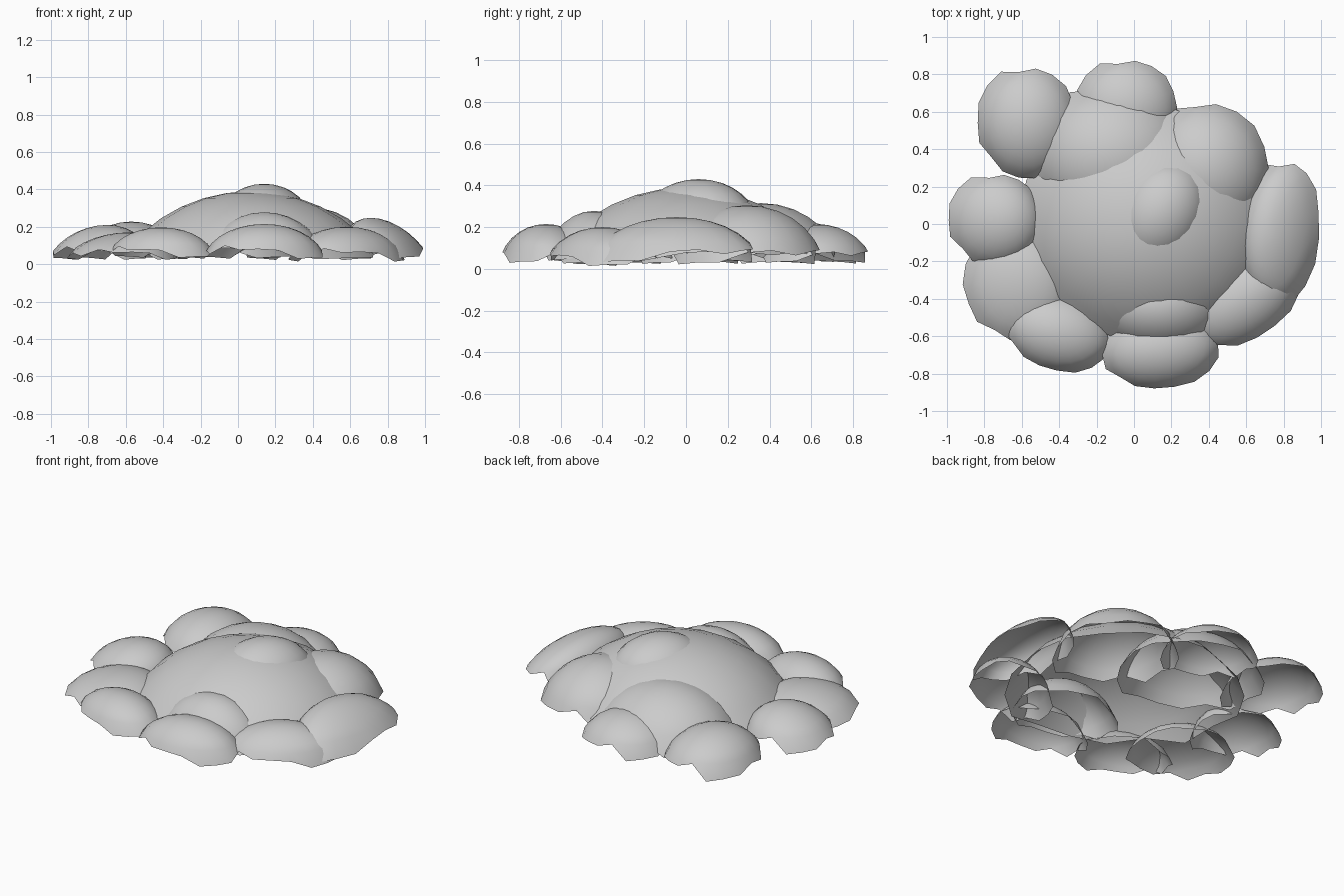
import bpy, bmesh, math, random
from mathutils import Vector, Matrix

cube = bpy.data.objects.get("Cube")
if cube:
    bpy.data.objects.remove(cube, do_unlink=True)

# Single matte grey for the whole cloud
grey = bpy.data.materials.new("smoke_grey")
grey.use_nodes = True
colour = (0.6, 0.6, 0.6, 1)
grey.diffuse_color = colour
grey.node_tree.nodes["Principled BSDF"].inputs["Base Color"].default_value = colour

SEGMENTS, RINGS = 18, 6
random.seed(4)
# Ragged rim shared by every shell: positive hangs lower, negative is torn away
RAGGED = [random.uniform(-0.05, 0.2) for _ in range(SEGMENTS)]
RAGGED[5] = -0.14
RAGGED[11] = -0.1


def shell(name, centre, radii, top, base, turn=0, arc=70, ragged=1.0, lean=0.0):
    """Open smooth dome with a torn rim; lean moves the crown to the middle."""
    bm = bmesh.new()
    arc = math.radians(arc)
    spin = Matrix.Rotation(math.radians(turn), 3, "Z")
    inward = -Vector((*centre, 0)).normalized()

    def point(t, j):
        a = math.tau * j / SEGMENTS
        r = math.sin(t * arc) / math.sin(arc)
        h = (math.cos(t * arc) - math.cos(arc)) / (1 - math.cos(arc))
        p = spin @ Vector((radii[0] * r * math.cos(a), radii[1] * r * math.sin(a), 0))
        p += inward * lean * max(h, 0) + Vector((*centre, 0))
        p.z = max(base + (top - base) * h, 0)
        return p

    crown = bm.verts.new(point(0, 0))
    previous = None
    for i in range(1, RINGS + 1):
        ring = []
        for j in range(SEGMENTS):
            t = i / RINGS
            if i == RINGS:
                t += RAGGED[j] * ragged
            ring.append(bm.verts.new(point(t, j)))
        for j in range(SEGMENTS):
            k = (j + 1) % SEGMENTS
            if previous:
                bm.faces.new((previous[j], ring[j], ring[k], previous[k]))
            else:
                bm.faces.new((crown, ring[j], ring[k]))
        previous = ring
    for face in bm.faces:
        face.smooth = True
    mesh = bpy.data.meshes.new(name)
    bm.to_mesh(mesh)
    bm.free()
    mesh.materials.append(grey)
    bpy.context.collection.objects.link(bpy.data.objects.new(name, mesh))


# Broad body of the cloud
shell("main_dome", (0.07, 0.0), (0.66, 0.64), 0.39, 0.08, arc=55, ragged=0.5)
shell("crown_lump", (0.14, 0.06), (0.23, 0.28), 0.43, 0.28, turn=-30)
shell("back_lobe", (-0.12, 0.36), (0.42, 0.38), 0.315, 0.08, arc=65, ragged=0.6)
shell("back_left_lobe", (0.38, 0.29), (0.34, 0.36), 0.305, 0.08, arc=72, ragged=0.8)
shell("front_lobe", (0.14, -0.44), (0.32, 0.24), 0.278, 0.08, arc=65, ragged=0.6)

# Ring of smaller puffs around the edge
shell("back_right_puff", (-0.57, 0.54), (0.265, 0.3), 0.228, 0.075)
shell("back_puff", (-0.04, 0.62), (0.27, 0.26), 0.215, 0.075)
shell("right_puff", (-0.74, 0.02), (0.25, 0.25), 0.21, 0.07, lean=0.04)
shell("front_right_outer_puff", (-0.62, -0.33), (0.28, 0.3), 0.17, 0.06, turn=20, lean=0.04)
shell("front_right_puff", (-0.41, -0.58), (0.28, 0.2), 0.197, 0.075, turn=-15)
shell("front_puff", (0.14, -0.67), (0.31, 0.21), 0.215, 0.075, turn=6)
shell("front_left_puff", (0.58, -0.4), (0.33, 0.22), 0.2, 0.06, turn=35)
shell("left_puff", (0.78, -0.05), (0.21, 0.39), 0.248, 0.085, turn=-7, lean=0.07)
